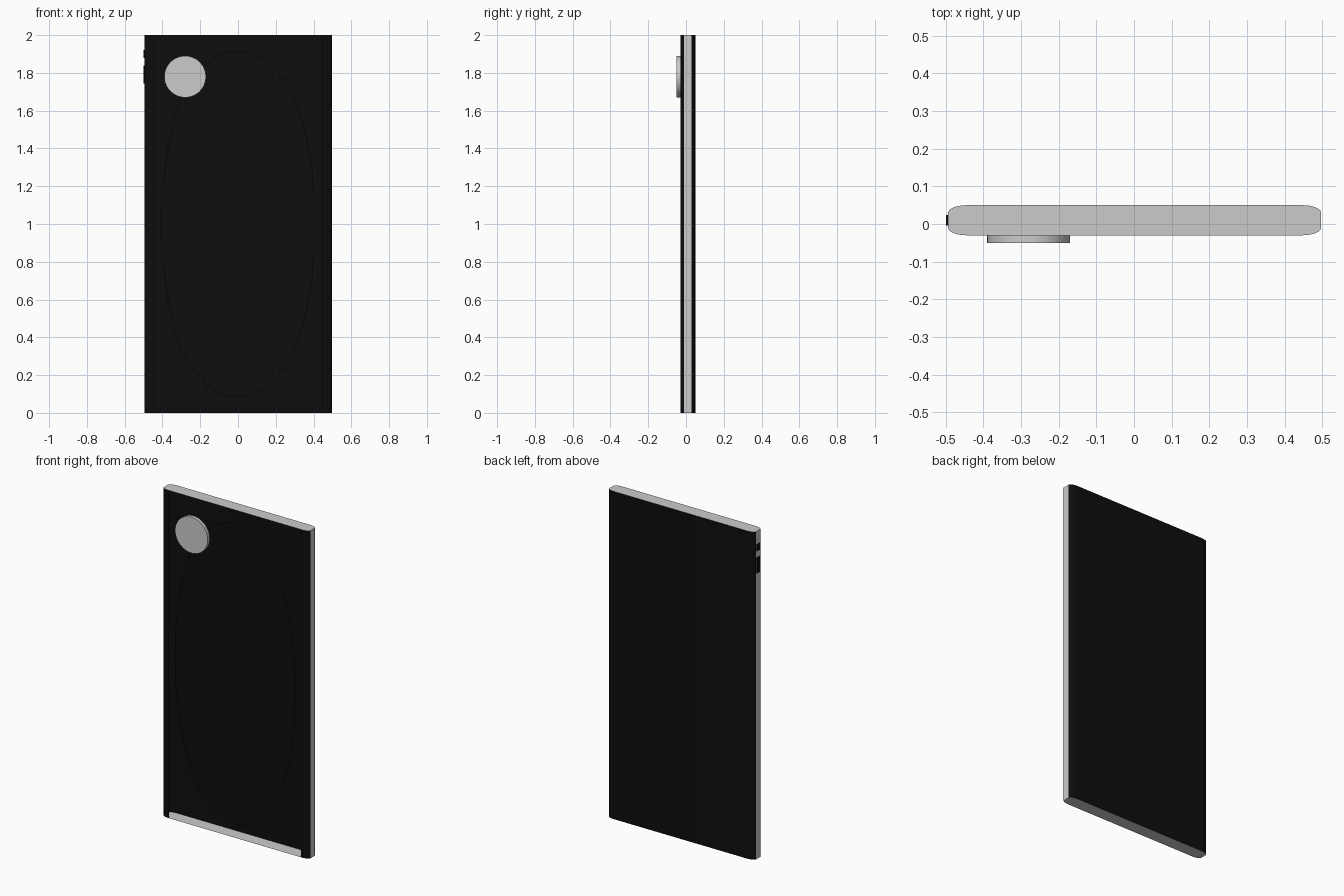
import bpy, bmesh
from math import sin, cos, pi

if "Cube" in bpy.data.objects:
    bpy.data.objects.remove(bpy.data.objects["Cube"])

CX, HW, FLAT = 0.0015, 0.4955, 0.445     # centre, half width, half width of flat area
Y0, Y1, RY, H = -0.03, 0.05, 0.02, 2.0   # front, back, depth of edge curve, height

black = bpy.data.materials.new("black_glass")
black.diffuse_color = (0.004, 0.004, 0.004, 1)
black.use_nodes = True
black.node_tree.nodes["Principled BSDF"].inputs["Base Color"].default_value = black.diffuse_color


def finish(name, bm, mat=None, smooth=True):
    me = bpy.data.meshes.new(name)
    bm.to_mesh(me)
    bm.free()
    ob = bpy.data.objects.new(name, me)
    bpy.context.collection.objects.link(ob)
    if mat:
        me.materials.append(mat)
    bpy.ops.object.select_all(action='DESELECT')
    ob.select_set(True)
    bpy.context.view_layer.objects.active = ob
    if smooth:
        bpy.ops.object.shade_smooth_by_angle()
    return ob


def strip(name, pts, mat=None):
    """Open section in x/y pulled up along z."""
    bm = bmesh.new()
    lo = [bm.verts.new((x, y, 0)) for x, y in pts]
    hi = [bm.verts.new((x, y, H)) for x, y in pts]
    for i in range(len(pts) - 1):
        bm.faces.new((lo[i], lo[i + 1], hi[i + 1], hi[i]))
    return finish(name, bm, mat)


def corner(sx, back, n=8):
    """Edge curve from the side wall to the flat face."""
    yc, s = (Y1 - RY, 1) if back else (Y0 + RY, -1)
    return [(CX + sx * (FLAT + (HW - FLAT) * cos(i * pi / 2 / n)),
             yc + s * RY * sin(i * pi / 2 / n)) for i in range(n + 1)]


fl, fr = corner(-1, False), corner(1, False)
bl, br = corner(-1, True), corner(1, True)

# Dark shell: full back, curved front edges
strip("back_shell", br + bl[::-1], black)
strip("front_edge_right", fr[::-1], black)
strip("front_edge_left", fl, black)

# Grey frame: side walls, top and bottom caps
strip("side_wall_right", [fr[0], br[0]])
strip("side_wall_left", [bl[0], fl[0]])
outline = fl + fr[::-1] + br + bl[::-1]
for name, z, order in (("top_cap", H, 1), ("bottom_cap", 0, -1)):
    bm = bmesh.new()
    bm.faces.new([bm.verts.new((x, y, z)) for x, y in outline[::order]])
    bmesh.ops.remove_doubles(bm, verts=bm.verts, dist=1e-5)
    finish(name, bm, smooth=False)

# Front panel: plane rounded to an oval by subdivision
bm = bmesh.new()
bm.faces.new([bm.verts.new((CX + x * FLAT, Y0, z))
              for x, z in ((-1, 0), (1, 0), (1, H), (-1, H))])
panel = finish("front_panel", bm, black)
sub = panel.modifiers.new("round", 'SUBSURF')
sub.levels = sub.render_levels = 4

# Round camera plate
bpy.ops.mesh.primitive_cylinder_add(vertices=64, radius=0.11, depth=0.02,
                                    location=(-0.28, -0.04, 1.78),
                                    rotation=(pi / 2, 0, 0))
bpy.context.object.name = "camera_plate"
bpy.ops.object.shade_smooth_by_angle()

# Side buttons
for name, z0, z1 in (("power_button", 1.88, 1.92), ("volume_button", 1.745, 1.84)):
    bpy.ops.mesh.primitive_cube_add(size=1, location=(-0.494, 0.01, (z0 + z1) / 2))
    b = bpy.context.object
    b.name = name
    b.scale = (0.01, 0.028, z1 - z0)
    b.data.materials.append(black)
